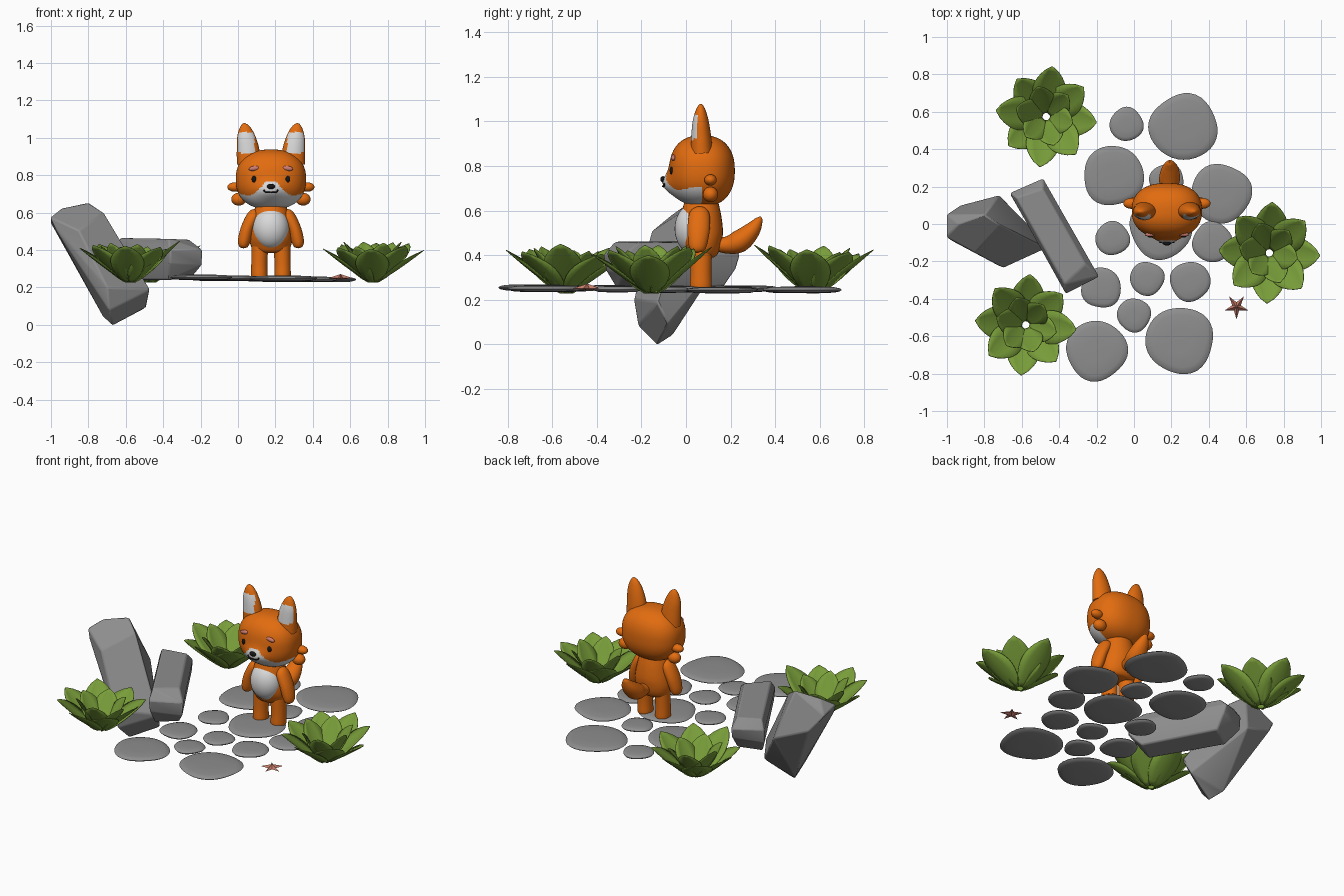
import bpy, bmesh, math, random
from mathutils import Vector, Matrix

if "Cube" in bpy.data.objects:
    bpy.data.objects.remove(bpy.data.objects["Cube"])
random.seed(4)

def material(name, rgb):
    m = bpy.data.materials.new(name)
    m.diffuse_color = (*rgb, 1)
    m.use_nodes = True
    m.node_tree.nodes["Principled BSDF"].inputs["Base Color"].default_value = m.diffuse_color
    return m

ORANGE = material("orange fur", (0.76, 0.15, 0.005))
WHITE = material("white fur", (0.7, 0.7, 0.7))
BLACK = material("black", (0.008, 0.008, 0.008))
PINK = material("pink brow", (0.62, 0.2, 0.16))
STONE = material("grey stone", (0.27, 0.27, 0.27))
GREEN = material("leaf green", (0.19, 0.34, 0.042))
CORAL = material("coral", (0.58, 0.21, 0.15))
FX = 0.176                                   # centre line of the fox

def finish(name, bm, mats, rule=None, angle=40):
    bmesh.ops.recalc_face_normals(bm, faces=bm.faces)
    if rule:
        for f in bm.faces:
            f.material_index = rule(f.calc_center_median(), f.normal)
    me = bpy.data.meshes.new(name)
    bm.to_mesh(me)
    bm.free()
    for m in mats:
        me.materials.append(m)
    me.shade_smooth()
    me.set_sharp_from_angle(angle=math.radians(angle))
    ob = bpy.data.objects.new(name, me)
    bpy.context.collection.objects.link(ob)
    return ob

def blob(name, centre, radii, mat, tilt=0, seg=32):
    bm = bmesh.new()
    M = Matrix.Translation(centre) @ Matrix.Rotation(tilt, 4, 'Y') @ Matrix.Diagonal((*radii, 1))
    bmesh.ops.create_uvsphere(bm, u_segments=seg, v_segments=seg * 2 // 3, radius=1, matrix=M)
    return finish(name, bm, [mat])

def rings_to_mesh(rings):
    bm = bmesh.new()
    vs = [[bm.verts.new(p) for p in r] for r in rings]
    n = len(rings[0])
    for a, b in zip(vs, vs[1:]):
        for i in range(n):
            bm.faces.new((a[i], a[(i + 1) % n], b[(i + 1) % n], b[i]))
    bm.faces.new(vs[0])
    bm.faces.new(vs[-1])
    return bm

def tube(name, keys, mats, rule=None, seg=28, steps=6):
    """Smooth tapered limb through keys (x, y, z, radius_x, radius_y)."""
    k = [Vector(p) for p in keys]
    k = [2 * k[0] - k[1]] + k + [2 * k[-1] - k[-2]]
    path = []
    for i in range(1, len(k) - 2):
        for s in range(steps):
            t = s / steps
            path.append(0.5 * (2 * k[i] + (k[i+1] - k[i-1]) * t
                        + (2*k[i-1] - 5*k[i] + 4*k[i+1] - k[i+2]) * t**2
                        + (3*k[i] - k[i-1] - 3*k[i+1] + k[i+2]) * t**3))
    path.append(k[-2])
    rings = []
    for i, p in enumerate(path):
        t = (path[min(i+1, len(path)-1)] - path[max(i-1, 0)]).to_3d().normalized()
        u = (Vector((1, 0, 0)) - t * t.x).normalized()
        v = t.cross(u)
        rings.append([p.to_3d() + u * (math.cos(a) * p[3]) + v * (math.sin(a) * p[4])
                      for a in (2 * math.pi * j / seg for j in range(seg))])
    return finish(name, rings_to_mesh(rings), mats, rule)

# ---- head: rounded box-like ball with a muzzle bump and a white lower face
HC, HR, P = Vector((FX, 0.072, 0.778)), (0.188, 0.147, 0.16), 2.35

def bump(x, z):
    return 0.036 * math.exp(-(((x - FX) / 0.075) ** 2 + ((z - 0.715) / 0.052) ** 2))

def face_y(x, z):
    q = 1 - abs((x - HC.x) / HR[0]) ** P - abs((z - HC.z) / HR[2]) ** P
    return HC.y - HR[1] * max(q, 0) ** (1 / P) - bump(x, z)

EDGE = [(0, .768), (.03, .763), (.06, .73), (.09, .70), (.12, .69), (.16, .7), (.3, .75)]

def white_face(c, n):
    u = abs(c.x - FX)
    for (a, za), (b, zb) in zip(EDGE, EDGE[1:]):
        if a <= u <= b:
            return int(c.y < 0.07 and c.z < za + (zb - za) * (u - a) / (b - a))
    return 0

bm = bmesh.new()
bmesh.ops.create_uvsphere(bm, u_segments=128, v_segments=90, radius=1)
for v in bm.verts:
    d = v.co / sum(abs(c) ** P for c in v.co) ** (1 / P)
    v.co = HC + Vector((d.x * HR[0], d.y * HR[1], d.z * HR[2]))
    if d.y < 0:
        v.co.y -= bump(v.co.x, v.co.z) * min(1, -d.y * 2)
finish("head", bm, [ORANGE, WHITE], white_face)

# ---- face details
def face_path(name, pts, r):
    tube(name, [(FX + x, face_y(FX + x, z) - 0.002, z, r, r) for x, z in pts], [BLACK], seg=8, steps=4)

blob("nose", (FX, face_y(FX, .74) - .002, .74), (.022, .012, .014), BLACK)
face_path("mouth", [(-.038, .722), (-.03, .711), (-.012, .708), (0, .71), (.012, .708), (.03, .711), (.038, .722)], .004)
for side, s in (("left", -1), ("right", 1)):
    X = lambda o: FX + s * o
    blob(side + "_eye", (X(.09), face_y(X(.09), .779), .779), (.013, .008, .017), BLACK)
    blob(side + "_brow", (X(.09), face_y(X(.09), .837), .837), (.029, .011, .013), PINK, tilt=s * 0.15)
    # cheek tufts
    blob(side + "_upper_tuft", (X(.193), .11, .737), (.04, .028, .025), ORANGE)
    blob(side + "_lower_tuft", (X(.172), .11, .672), (.04, .034, .034), ORANGE)
    # ears with white inner side
    tube(side + "_ear", [(X(.118), .07, .86, .064, .05), (X(.122), .068, .93, .061, .045),
                         (X(.132), .066, 1.0, .05, .036), (X(.138), .066, 1.045, .034, .024),
                         (X(.141), .066, 1.07, .017, .012), (X(.141), .066, 1.079, .003, .002)],
         [ORANGE, WHITE],
         lambda c, n: int(n.y < -0.55 and .92 < c.z < 1.03 and s * (c.x - FX) > .088))
    # limbs
    tube(side + "_arm", [(X(.07), .06, .61, .015, .02), (X(.09), .06, .585, .035, .045),
                         (X(.124), .057, .52, .035, .05), (X(.142), .053, .455, .034, .043),
                         (X(.148), .05, .42, .024, .03), (X(.149), .05, .41, .004, .004)], [ORANGE])
    tube(side + "_leg", [(X(.062), .066, .25, .038, .042), (X(.062), .066, .262, .044, .049),
                         (X(.062), .067, .33, .043, .047), (X(.058), .068, .45, .045, .05)], [ORANGE])

# ---- body, belly and tail
tube("torso", [(FX, .072, .385, .03, .03), (FX, .072, .395, .09, .06), (FX, .073, .44, .112, .085),
               (FX, .068, .5, .113, .098), (FX, .068, .58, .098, .09), (FX, .07, .66, .075, .07)], [ORANGE])
blob("belly", (FX, .034, .518), (.097, .085, .113), WHITE)
tube("tail", [(.18, .11, .455, .025, .025), (.185, .18, .445, .042, .038), (.19, .24, .462, .056, .05),
              (.193, .295, .51, .045, .038), (.192, .327, .556, .02, .018), (.19, .334, .573, .003, .003)], [ORANGE])

# ---- stepping stones: (x, y, radius_x, radius_y)
STONES = [(-.04, .54, .09, .09), (.265, .525, .183, .176), (-.11, .265, .162, .16), (.465, .17, .162, .158),
          (.145, -.015, .167, .165), (.175, .24, .092, .09), (-.115, -.07, .092, .09), (.42, -.09, .108, .108),
          (.07, -.285, .092, .09), (.3, -.3, .108, .106), (-.175, -.335, .107, .108), (0, -.48, .09, .09),
          (-.2, -.67, .163, .16), (.245, -.615, .182, .178)]
LENS = [(.4, .017), (.8, .014), (.95, .008), (1, 0), (.95, -.008), (.8, -.014), (.4, -.017)]
for i, (x, y, rx, ry) in enumerate(STONES):
    y -= .007
    p1, p2 = random.uniform(0, 6.28), random.uniform(0, 6.28)
    rings = []
    for f, dz in LENS:
        ring = []
        for j in range(36):
            a = 2 * math.pi * j / 36
            r = f * (1 + .03 * math.cos(3 * a + p1) + .02 * math.cos(4 * a + p2))
            z = .249 - .012 * x - .004 * y + dz * (.7 + rx)
            ring.append((x + rx * r * math.cos(a), y + ry * r * math.sin(a), z))
        rings.append(ring)
    finish(f"stepping_stone_{i + 1}", rings_to_mesh(rings), [STONE])

# ---- boulders: hulls of a few corners with softened edges
def boulder(name, corners):
    bm = bmesh.new()
    for c in corners:
        bm.verts.new(c)
    out = bmesh.ops.convex_hull(bm, input=bm.verts[:])
    bmesh.ops.delete(bm, geom=[v for v in set(out["geom_interior"] + out["geom_unused"])
                               if isinstance(v, bmesh.types.BMVert)], context='VERTS')
    bmesh.ops.dissolve_limit(bm, angle_limit=math.radians(9), verts=bm.verts, edges=bm.edges)
    ob = finish(name, bm, [STONE], angle=20)
    bev = ob.modifiers.new("soft edges", 'BEVEL')
    bev.width, bev.segments, bev.limit_method = .008, 2, 'ANGLE'
    bev.angle_limit = math.radians(15)

boulder("leaning_boulder", [(-1.003, .05, .55), (-1.003, -.07, .575), (-.94, .0, .625), (-.80, .05, .655),
    (-.717, -.005, .60), (-.70, .01, .515), (-.72, .155, .37), (-.85, -.155, .505), (-.985, -.085, .53),
    (-.70, -.235, .2), (-.69, -.215, .08), (-.67, -.13, -.005), (-.72, -.06, .04), (-.47, -.13, .19),
    (-.49, -.08, .09), (-.62, .06, .24), (-.93, .1, .45)])

A, B = Vector((.305, -.535, 0)), Vector((.178, .092, 0))   # long and short edge directions
slab = []
for u, v, z in [(.06, .12, .465), (.1, .85, .455), (.85, .85, .455), (.92, .1, .46), (.0, .04, .41), (.02, 1, .40),
                (1, 1, .40), (1, .0, .40), (.01, .03, .33), (.05, .98, .34), (1, .97, .32), (.98, .03, .33),
                (.15, .13, .24), (.13, .85, .26), (.88, .85, .25), (.9, .15, .24)]:
    slab.append(Vector((-.67, .162, z)) + A * u + B * v)
boulder("lying_boulder", slab)

# ---- leafy rosettes
def leaf(bm, base, ang, reach, height, width, steep):
    rot = Matrix.Rotation(ang, 3, 'Z')
    rows = []
    for i in range(11):
        s = i / 10
        w = width * (math.sin(math.pi * (.05 + .95 * s)) ** .75 if s < 1 else 0) + .003
        row = []
        for t in (-1, -.5, 0, .5, 1):
            p = Vector((.02 + reach * s, t * w, height * s ** steep + .024 * abs(t) ** 1.5 * math.sin(math.pi * s)))
            row.append(bm.verts.new(base + rot @ p))
        rows.append(row)
    for a, b in zip(rows, rows[1:]):
        for j in range(4):
            bm.faces.new((a[j], a[j + 1], b[j + 1], b[j]))

for i, (x, y, turn) in enumerate([(-.47, .575, 83), (-.58, -.54, 85), (.725, -.155, 87)]):
    bm = bmesh.new()
    base = Vector((x, y, .23))
    for k in range(8):                       # outer ring
        a = math.radians(turn + 45 * k)
        leaf(bm, base, a, .25 if k % 2 == 0 else .235, random.uniform(.165, .22), .087, 1.15)
    for k in range(6):                       # steeper inner ring
        a = math.radians(turn + 22 + 60 * k)
        leaf(bm, base, a, random.uniform(.12, .15), random.uniform(.18, .215), .068, 1.1)
    ob = finish(f"rosette_plant_{i + 1}", bm, [GREEN], angle=50)
    ob.modifiers.new("thickness", 'SOLIDIFY').thickness = .003

# ---- starfish: five raised arms
bm = bmesh.new()
C = Vector((.548, -.442, .25))
rim = [bm.verts.new(C + Vector((math.cos(a) * r, math.sin(a) * r, 0)))
       for a, r in ((math.radians(-90 + 36 * j), .068 if j % 2 == 0 else .024) for j in range(10))]
top, bottom = bm.verts.new(C + Vector((0, 0, .022))), bm.verts.new(C - Vector((0, 0, .008)))
for j in range(10):
    bm.faces.new((rim[j], rim[(j + 1) % 10], top))
    bm.faces.new((rim[(j + 1) % 10], rim[j], bottom))
finish("starfish", bm, [CORAL], angle=20)
